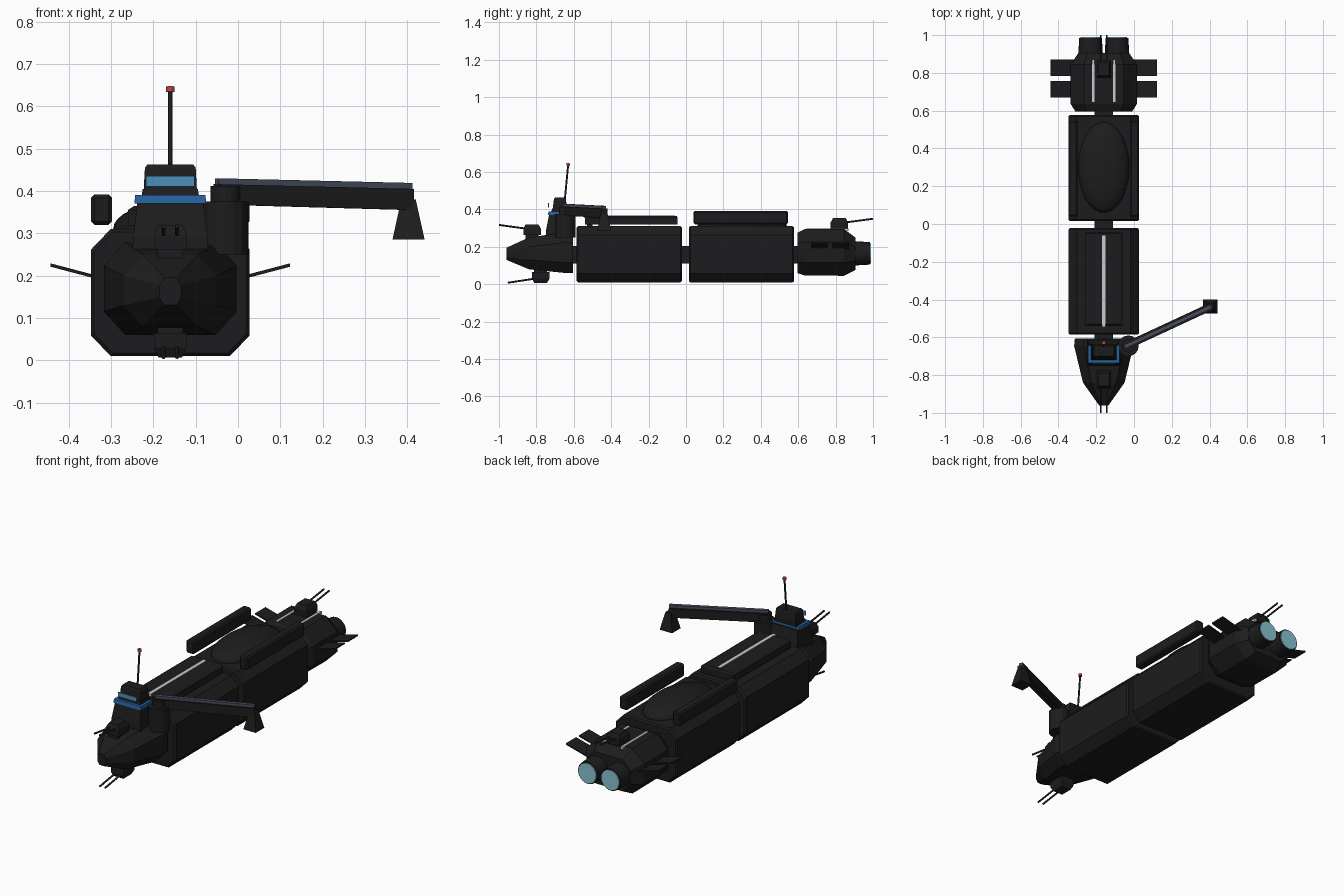
import bpy, bmesh, math
from mathutils import Vector, Matrix

if "Cube" in bpy.data.objects:
    bpy.data.objects.remove(bpy.data.objects["Cube"])

CX = -0.16  # hull centreline


def material(name, rgb):
    m = bpy.data.materials.new(name)
    m.diffuse_color = (*rgb, 1)
    m.use_nodes = True
    m.node_tree.nodes["Principled BSDF"].inputs["Base Color"].default_value = m.diffuse_color
    return m


DARK = material("dark_hull", (0.012, 0.012, 0.013))
STEEL = material("blue_steel", (0.06, 0.075, 0.11))
BLUE = material("window_blue", (0.02, 0.12, 0.35))
SKY = material("upper_window_blue", (0.07, 0.28, 0.5))
GLOW = material("engine_glow", (0.25, 0.55, 0.65))
WHITE = material("white_stripe", (0.75, 0.75, 0.75))
RED = material("beacon_red", (0.45, 0.06, 0.06))


def finish(name, bm, mat):
    bmesh.ops.recalc_face_normals(bm, faces=bm.faces)
    me = bpy.data.meshes.new(name)
    bm.to_mesh(me)
    bm.free()
    me.materials.append(mat)
    ob = bpy.data.objects.new(name, me)
    bpy.context.collection.objects.link(ob)
    return ob


def skin(name, rings, mat=DARK):
    """Join rings of equal point count and cap both ends."""
    bm = bmesh.new()
    rows = [[bm.verts.new(p) for p in r] for r in rings]
    n = len(rows[0])
    for a, b in zip(rows, rows[1:]):
        for i in range(n):
            bm.faces.new((a[i], a[(i + 1) % n], b[(i + 1) % n], b[i]))
    bm.faces.new(rows[0])
    bm.faces.new(rows[-1])
    return finish(name, bm, mat)


def hull(name, sections):
    """Octagonal hull; each section is y, half width, z low, z high, chamfer x, chamfer z."""
    rings = []
    for y, w, lo, hi, cx, cz in sections:
        half = [(w - cx, lo), (w, lo + cz), (w, hi - cz), (w - cx, hi)]
        pts = half + [(-x, z) for x, z in reversed(half)]
        rings.append([(CX + x, y, z) for x, z in pts])
    return skin(name, rings)


def tower(name, levels, mat=DARK, cx=CX):
    """Stack of rectangles; each level is z, half width, y front, y back."""
    return skin(name, [[(cx - w, a, z), (cx + w, a, z), (cx + w, b, z), (cx - w, b, z)]
                       for z, w, a, b in levels], mat)


def box(name, x0, x1, y0, y1, z0, z1, mat=DARK, bevel=0):
    ob = tower(name, [(z0, (x1 - x0) / 2, y0, y1), (z1, (x1 - x0) / 2, y0, y1)],
               mat, (x0 + x1) / 2)
    if bevel:
        m = ob.modifiers.new("bevel", 'BEVEL')
        m.width, m.segments = bevel, 1
    return ob


def rod(name, a, b, r, mat=DARK, r2=None, sides=12):
    a, b = Vector(a), Vector(b)
    bm = bmesh.new()
    q = (b - a).to_track_quat('Z', 'Y').to_matrix().to_4x4()
    bmesh.ops.create_cone(bm, cap_ends=True, segments=sides, radius1=r,
                          radius2=r if r2 is None else r2, depth=(b - a).length,
                          matrix=Matrix.Translation((a + b) / 2) @ q)
    return finish(name, bm, mat)


# Bow, engine block and connecting spine
hull("bow", [(-0.605, .153, .06, .275, .05, .055), (-0.645, .157, .06, .278, .05, .055),
             (-0.84, .11, .08, .25, .045, .05), (-0.96, .025, .13, .195, .01, .018)])
hull("engine_block", [(.595, .15, .06, .275, .06, .06), (.635, .175, .047, .295, .07, .07),
                      (.845, .175, .045, .295, .07, .07), (.905, .135, .075, .25, .05, .05)])
box("spine", CX - .05, CX + .05, -0.63, .62, .11, .205)

# Two cargo containers with end frames
for i, (y0, y1) in enumerate([(-0.585, -0.022), (.015, .578)], 1):
    c = (.187, .01, .31, .046, .048)
    e = (.18, .017, .303, .044, .046)
    hull(f"container_{i}", [(y0, *e), (y0 + .008, *c), (y1 - .008, *c), (y1, *e)])

# Raised roof of the front container
tower("front_roof", [(.319, .1, -0.54, -0.045), (.355, .1, -0.54, -0.045),
                     (.365, .085, -0.53, -0.05)])
for s in (-1, 1):
    box("roof_support", CX + s * .06 - .01, CX + s * .06 + .01, -0.53, -0.5, .3, .33)
box("roof_stripe", CX - .009, CX + .009, -0.545, -0.06, .355, .368, WHITE)

# Low dome and side rails on the rear container
bm = bmesh.new()
bmesh.ops.create_uvsphere(bm, u_segments=32, v_segments=16, radius=1,
                          matrix=Matrix.Translation((CX, .3, .31)) @ Matrix.Diagonal((.135, .24, .062, 1)))
bmesh.ops.bisect_plane(bm, geom=bm.verts[:] + bm.edges[:] + bm.faces[:],
                       plane_co=(0, 0, .305), plane_no=(0, 0, 1), clear_inner=True)
for f in bm.faces:
    f.smooth = True
finish("cargo_dome", bm, DARK)
for s, side in ((-1, "left"), (1, "right")):
    x = CX + s * .1625
    box(f"{side}_rail", x - .0245, x + .0245, .04, .545, .32, .392, DARK, .008)

# Twin engines, cooling fins and stripes
for s, side in ((-1, "left"), (1, "right")):
    x = CX + s * .07
    rod(f"{side}_nozzle", (x, .85, .165), (x, .985, .165), .068, DARK, .06, 24)
    rod(f"{side}_engine_glow", (x, .98, .165), (x, .99, .165), .054, GLOW, sides=24)
    sx = CX + s * .056
    box(f"{side}_engine_stripe", sx - .007, sx + .007, .645, .87, .285, .299, WHITE)
    for y0, y1 in ((.67, .757), (.783, .872)):
        ends = [(CX + s * .15, .19), (CX + s * .283, .225)]
        skin(f"{side}_fin", [[(px, y0, z - .004), (px, y1, z - .004),
                              (px, y1, z + .004), (px, y0, z + .004)] for px, z in ends])


# Twin-barrel gun turrets
def turret(name, y, z, d, up, muzzle):
    """d: firing direction along y, up: +1 on top or -1 underneath."""
    levels = [(z, .039, y - .047, y + .047), (z + up * .035, .039, y - .047, y + .047),
              (z + up * .058, .028, y - .034, y + .034)]
    tower(name, levels)
    tower(name + "_mount", [(z - up * .04, .03, y - .035, y + .035),
                            (z + up * .005, .03, y - .035, y + .035)])
    for s in (-1, 1):
        x = CX + s * .016
        rod(name + "_barrel", (x, y + d * .03, z + up * .035), (x, *muzzle), .005)


turret("bow_turret", -0.823, .262, -1, 1, (-1.0, .317))
turret("keel_turret", -0.777, .065, -1, -1, (-0.953, .008))
turret("stern_turret", .82, .295, 1, 1, (1.0, .35))

# Bridge tower, windows and mast
tower("bridge_base", [(.24, .09, -0.75, -0.61), (.29, .088, -0.748, -0.615),
                      (.372, .078, -0.732, -0.635)])
tower("bridge_window_band", [(.37, .085, -0.738, -0.642), (.39, .083, -0.735, -0.642)], BLUE)
tower("bridge_deck", [(.388, .068, -0.72, -0.635), (.405, .065, -0.715, -0.635)])
tower("bridge_top", [(.4, .063, -0.713, -0.636), (.455, .06, -0.706, -0.642),
                     (.463, .054, -0.7, -0.646)])
box("bridge_upper_window", CX - .057, CX + .057, -0.738, -0.732, .411, .435, SKY)
rod("mast", (CX, -0.648, .45), (CX, -0.63, .64), .005)
rod("mast_beacon", (CX, -0.63, .634), (CX, -0.629, .647), .01, RED)

# Crane pedestal, boom and grab
rod("crane_pedestal", (-0.03, -0.645, .25), (-0.03, -0.645, .375), .055, sides=16)
rod("crane_turntable", (-0.03, -0.645, .37), (-0.03, -0.645, .412), .035, sides=16)
start, end = Vector((-0.05, -0.65, 0)), Vector((.408, -0.437, 0))
side = (end - start).normalized().cross(Vector((0, 0, 1)))


def boom(name, w, za, zb, mat):
    rings = []
    for p, (lo, hi) in ((start, za), (end, zb)):
        rings.append([p + side * s * w + Vector((0, 0, z))
                      for s, z in ((-1, lo), (1, lo), (1, hi), (-1, hi))])
    skin(name, rings, mat)


boom("crane_boom", .02, (.368, .416), (.355, .405), DARK)
boom("crane_boom_rail", .01, (.414, .43), (.403, .419), STEEL)
tower("crane_grab", [(.285, .038, -0.475, -0.4), (.38, .017, -0.455, -0.42)], DARK, .403)
